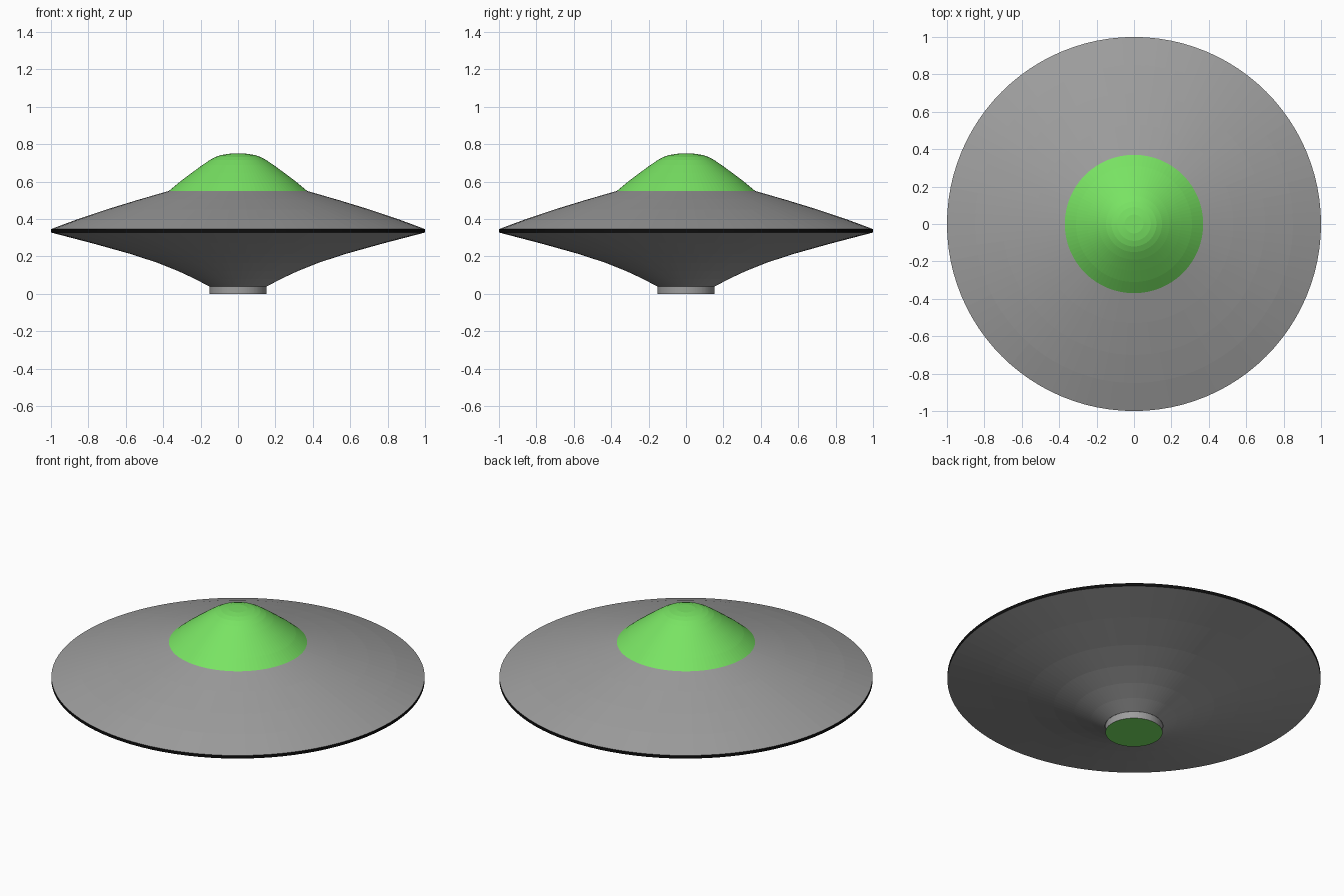
import bpy
import bmesh
from math import tau, cos, sin

SEGMENTS = 96

if "Cube" in bpy.data.objects:
    bpy.data.objects.remove(bpy.data.objects["Cube"], do_unlink=True)


def make_material(name, rgb):
    mat = bpy.data.materials.new(name)
    mat.use_nodes = True
    color = (*rgb, 1.0)
    mat.diffuse_color = color
    mat.node_tree.nodes["Principled BSDF"].inputs["Base Color"].default_value = color
    return mat


def lathe(name, profile, mat, cap=None):
    """Revolve (radius, height) points, listed bottom to top, around z."""
    bm = bmesh.new()
    rings = []
    for r, z in profile:
        if r == 0:
            rings.append([bm.verts.new((0, 0, z))] * SEGMENTS)
        else:
            angles = [tau * i / SEGMENTS for i in range(SEGMENTS)]
            rings.append([bm.verts.new((r * cos(a), r * sin(a), z)) for a in angles])
    for low, high in zip(rings, rings[1:]):
        for i in range(SEGMENTS):
            j = (i + 1) % SEGMENTS
            corners = dict.fromkeys((low[i], low[j], high[j], high[i]))
            bm.faces.new(list(corners))
    if cap:
        bm.faces.new(rings[0][::-1])
    mesh = bpy.data.meshes.new(name)
    bm.to_mesh(mesh)
    bm.free()
    mesh.materials.append(mat)
    obj = bpy.data.objects.new(name, mesh)
    bpy.context.collection.objects.link(obj)
    return obj


grey = make_material("hull grey", (0.34, 0.34, 0.34))
green = make_material("glowing green", (0.19, 0.77, 0.125))
black = make_material("rim black", (0.004, 0.004, 0.004))

# Saucer hull, split by the thin dark rim
lathe("lower_hull", [(0.155, 0.04), (0.23, 0.08), (0.32, 0.122), (0.43, 0.166),
                     (0.57, 0.212), (0.77, 0.268), (1.0, 0.328)], grey)
lathe("rim", [(1.0, 0.328), (1.0, 0.346)], black)
lathe("upper_hull", [(1.0, 0.346), (0.85, 0.402), (0.7, 0.452),
                     (0.53, 0.504), (0.37, 0.55)], grey)

# Bell-shaped canopy
lathe("canopy", [(0.37, 0.55), (0.31, 0.6), (0.25, 0.645), (0.19, 0.689),
                 (0.15, 0.716), (0.12, 0.732), (0.09, 0.742),
                 (0.05, 0.749), (0, 0.75)], green)

# Beam port under the hull: grey collar closed by a green lens
port = lathe("beam_port", [(0.153, 0), (0.153, 0.041)], grey, cap=True)
port.data.materials.append(green)
for face in port.data.polygons:
    if face.normal.z < -0.9:
        face.material_index = 1
